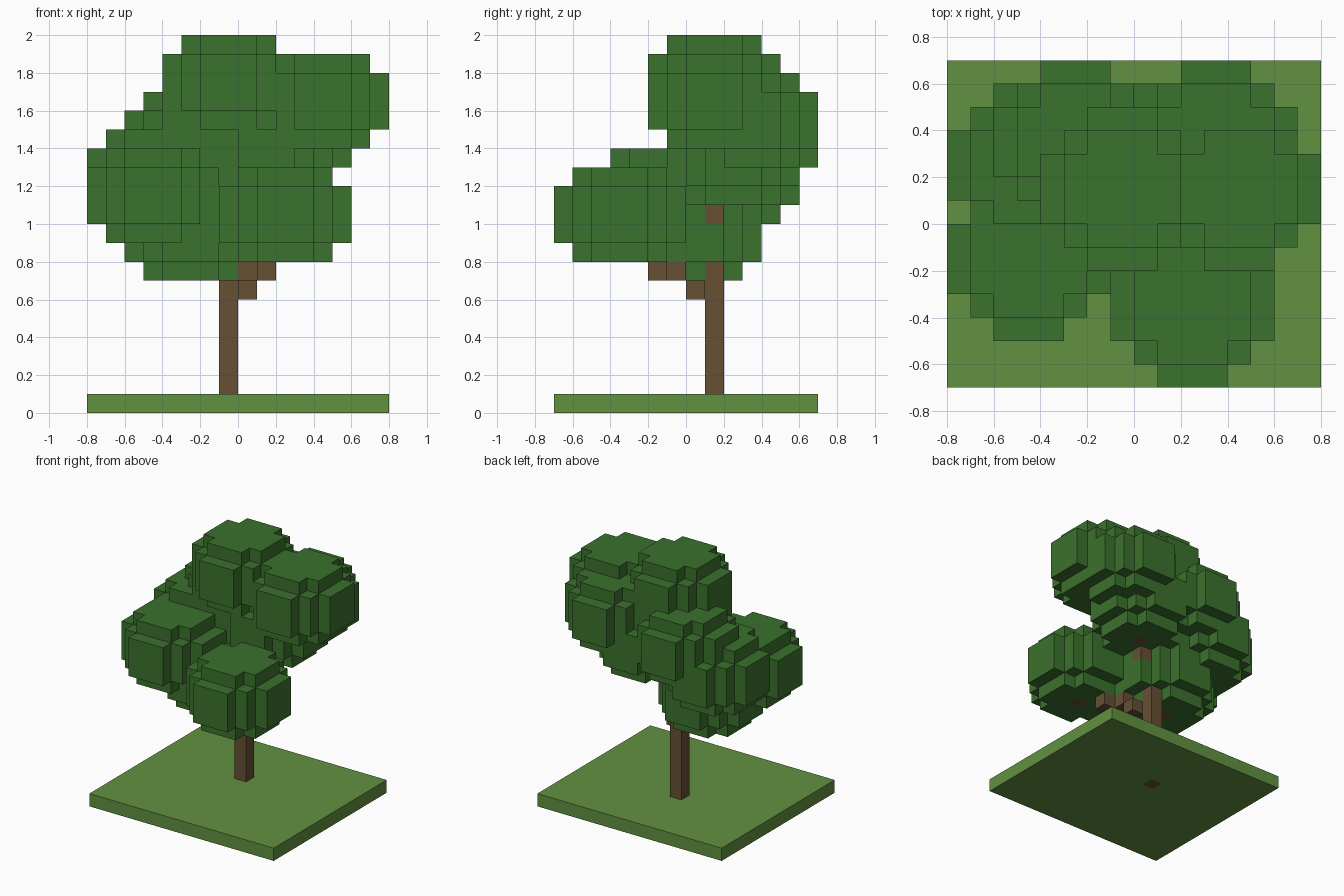
import bpy
import bmesh
from mathutils import Vector

cube = bpy.data.objects.get("Cube")
if cube:
    bpy.data.objects.remove(cube, do_unlink=True)

UNIT = 0.1  # edge length of one block


def material(name, rgb):
    mat = bpy.data.materials.new(name)
    mat.use_nodes = True
    color = (*rgb, 1.0)
    mat.diffuse_color = color
    shader = next(n for n in mat.node_tree.nodes if n.type == "BSDF_PRINCIPLED")
    shader.inputs["Base Color"].default_value = color
    shader.inputs["Roughness"].default_value = 0.9
    return mat


grass_green = material("grass_green", (0.122, 0.283, 0.053))
bark_brown = material("bark_brown", (0.133, 0.080, 0.034))
leaf_green = material("leaf_green", (0.044, 0.165, 0.026))


def ball(center):
    """Cells of a slightly flattened leaf ball, seven blocks wide and five high."""
    cx, cy, cz = center
    reach = range(-3, 4)
    return {(cx + x, cy + y, cz + z)
            for x in reach for y in reach for z in range(-2, 3)
            if x * x + y * y + 1.5 * z * z <= 12}


def build(name, cells, solid, mat):
    """Make a mesh of the cell sides that do not touch another solid cell."""
    bm = bmesh.new()
    corners = {}

    def vert(point):
        key = tuple(round(2 * c) for c in point)
        if key not in corners:
            corners[key] = bm.verts.new(point * UNIT)
        return corners[key]

    for cell in sorted(cells):
        middle = Vector(cell) + Vector((0.5, 0.5, 0.5))
        for axis in range(3):
            for sign in (-1, 1):
                out = Vector((0, 0, 0))
                out[axis] = sign
                if tuple(c + int(o) for c, o in zip(cell, out)) in solid:
                    continue
                u = Vector((0, 0, 0))
                u[(axis + 1) % 3] = 0.5
                v = out.cross(u)
                face = middle + out / 2
                bm.faces.new([vert(face + d) for d in (-u - v, u - v, u + v, v - u)])
    mesh = bpy.data.meshes.new(name)
    bm.to_mesh(mesh)
    bm.free()
    mesh.materials.append(mat)
    bpy.context.collection.objects.link(bpy.data.objects.new(name, mesh))


# Trunk and limbs, claimed first so their ends show inside the leaves
wood = {
    "trunk": {(-1, 1, z) for z in range(10)},
    "front_limb": {(0, 0, 6), (0, -1, 7), (1, -2, 7), (2, -4, 8)},
    "right_limb": {(-2, 1, 8), (-3, 0, 8), (-3, 0, 7)},
    "upper_limb": {(-1, 1, 10), (0, 1, 10), (1, 2, 11)},
}

# Leaf ball centres, in blocks
leaf_centers = {
    "low_leaves": (-3, 0, 9),
    "front_leaves": (2, -4, 10),
    "right_front_leaves": (-5, -2, 11),
    "right_back_leaves": (-5, 2, 12),
    "middle_leaves": (1, 2, 13),
    "back_right_leaves": (-3, 3, 14),
    "back_left_leaves": (3, 3, 15),
    "left_leaves": (4, 1, 16),
    "top_leaves": (-1, 1, 17),
}

# Each cell belongs to the first part that claims it
parts = [(name, cells, bark_brown) for name, cells in wood.items()]
parts.append(("ground", {(x, y, 0) for x in range(-8, 8) for y in range(-7, 7)},
              grass_green))
parts += [(name, ball(c), leaf_green) for name, c in leaf_centers.items()]

solid = set().union(*(cells for _, cells, _ in parts))
claimed = set()
for name, cells, mat in parts:
    own = cells - claimed
    claimed |= own
    build(name, own, solid, mat)
